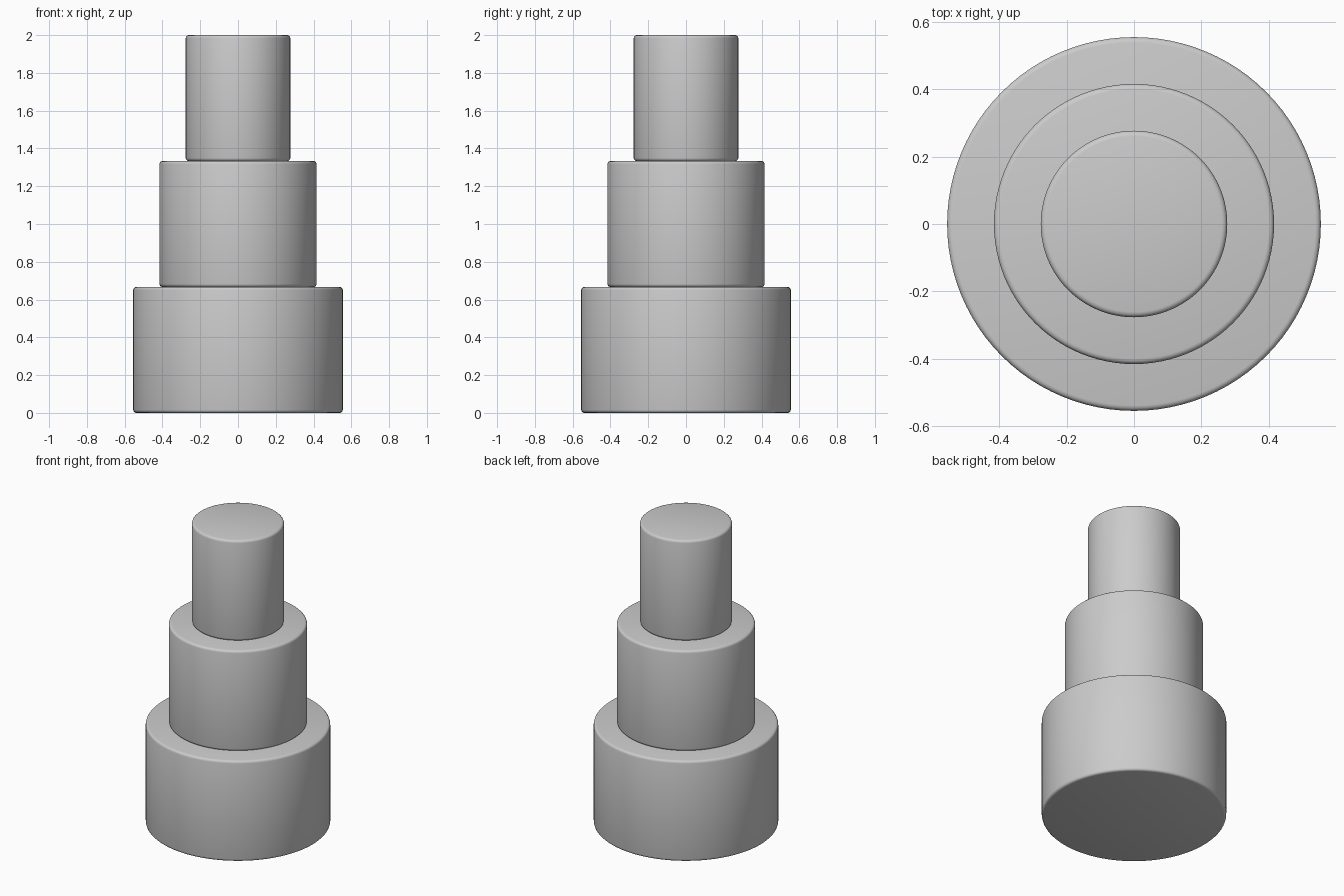
import bpy
import math

if "Cube" in bpy.data.objects:
    bpy.data.objects.remove(bpy.data.objects["Cube"])

TIER_HEIGHT = 2 / 3


def add_tier(name, radius, level):
    # Cylinder with softly rounded top and bottom rims
    bpy.ops.mesh.primitive_cylinder_add(
        vertices=96, radius=radius, depth=TIER_HEIGHT,
        location=(0, 0, (level + 0.5) * TIER_HEIGHT))
    tier = bpy.context.object
    tier.name = name
    bevel = tier.modifiers.new("rim_bevel", 'BEVEL')
    bevel.width = 0.016
    bevel.segments = 3
    bevel.limit_method = 'ANGLE'
    bevel.angle_limit = math.radians(40)
    bpy.ops.object.modifier_apply(modifier=bevel.name)
    bpy.ops.object.shade_smooth_by_angle(angle=math.radians(40))


# Three stacked tiers, narrowing upwards
for level, (name, radius) in enumerate([
        ("bottom_tier", 0.555), ("middle_tier", 0.416), ("top_tier", 0.277)]):
    add_tier(name, radius, level)
